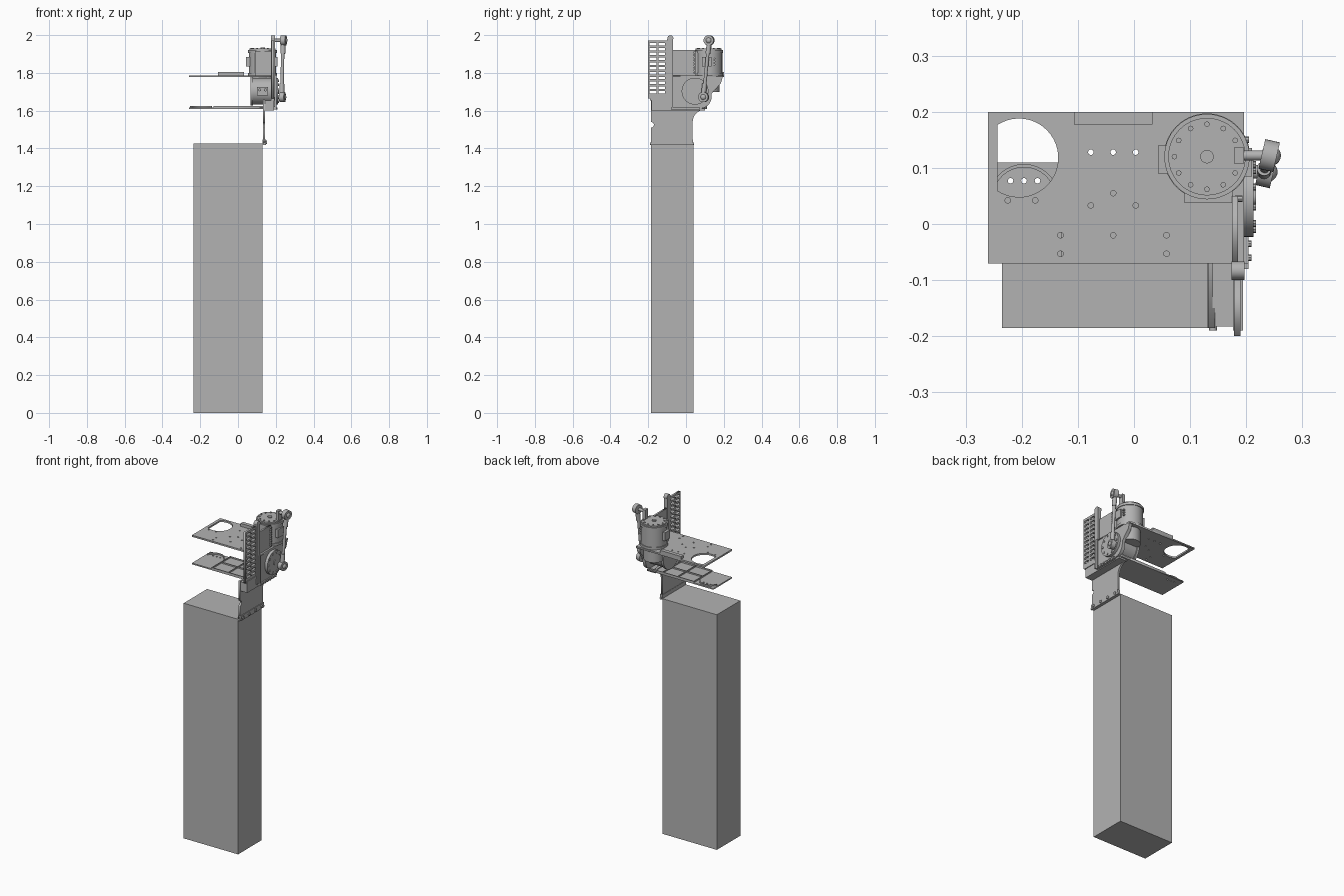
import bpy, math
from mathutils import Matrix, Vector

cube = bpy.data.objects.get("Cube")
if cube:
    bpy.data.objects.remove(cube, do_unlink=True)

metal = bpy.data.materials.new("plain grey metal")
metal.use_nodes = True
GREY = (0.45, 0.45, 0.45, 1)
metal.diffuse_color = GREY
metal.node_tree.nodes["Principled BSDF"].inputs["Base Color"].default_value = GREY

FLAT = Matrix.Identity(4)
SIDE = Matrix(((0, 0, 1, 0), (1, 0, 0, 0), (0, 1, 0, 0), (0, 0, 0, 1)))  # outline in y, z


def finish(name, smooth=False):
    ob = bpy.context.object
    ob.name = name
    ob.data.materials.clear()
    ob.data.materials.append(metal)
    if smooth:
        bpy.ops.object.shade_smooth_by_angle(angle=math.radians(35))
    return ob


def box(name, x, y, z):
    lo, hi = Vector((x[0], y[0], z[0])), Vector((x[1], y[1], z[1]))
    bpy.ops.mesh.primitive_cube_add(size=1, location=(lo + hi) / 2)
    bpy.context.object.scale = hi - lo
    return finish(name)


def rod(name, a, b, r, sides=24):
    a, b = Vector(a), Vector(b)
    d = b - a
    bpy.ops.mesh.primitive_cylinder_add(radius=r, depth=d.length, vertices=sides, location=(a + b) / 2)
    bpy.context.object.rotation_euler = d.to_track_quat('Z', 'Y').to_euler()
    return finish(name, True)


def ball(name, p, r):
    bpy.ops.mesh.primitive_uv_sphere_add(radius=r, segments=20, ring_count=12, location=p)
    return finish(name, True)


def arc(cx, cy, r, a0=0, a1=360, n=16):
    steps = n if a1 - a0 == 360 else n - 1
    angles = [math.radians(a0 + (a1 - a0) * i / steps) for i in range(n)]
    return [(cx + r * math.cos(a), cy + r * math.sin(a)) for a in angles]


def rect(x0, x1, y0, y1):
    return [(x0, y0), (x1, y0), (x1, y1), (x0, y1)]


# Flat sheet: first loop is the outline, the others are holes
def sheet(name, loops, low, high, frame=FLAT):
    cu = bpy.data.curves.new(name, 'CURVE')
    cu.dimensions, cu.fill_mode = '2D', 'BOTH'
    cu.extrude = (high - low) / 2
    for pts in loops:
        sp = cu.splines.new('POLY')
        sp.points.add(len(pts) - 1)
        for q, p in zip(sp.points, pts):
            q.co = (p[0], p[1], 0, 1)
        sp.use_cyclic_u = True
    ob = bpy.data.objects.new(name, cu)
    bpy.context.collection.objects.link(ob)
    ob.matrix_world = frame @ Matrix.Translation((0, 0, (low + high) / 2))
    bpy.ops.object.select_all(action='DESELECT')
    bpy.context.view_layer.objects.active = ob
    ob.select_set(True)
    bpy.ops.object.convert(target='MESH')
    return finish(name)


# Tall pedestal
box("pedestal", (-0.235, 0.13), (-0.185, 0.04), (0, 1.425))

# Upper deck with arched window and bolt holes
window = arc(-0.205, 0.118, 0.07, -123, 123, 32)
spots = [(x, 0.128) for x in (-0.077, -0.037, 0.003)]
spots += [(x, y) for x in (-0.131, -0.037, 0.058) for y in (-0.02, -0.053) if (x, y) != (-0.037, -0.053)]
spots += [(-0.225, 0.042), (-0.176, 0.042), (-0.077, 0.033), (-0.037, 0.055), (0.003, 0.033)]
sheet("upper_deck", [rect(-0.26, 0.196, -0.07, 0.2), window] + [arc(x, y, 0.005, n=10) for x, y in spots],
      1.777, 1.787)
box("deck_rear_pad", (-0.107, 0.033), (0.177, 0.2), (1.787, 1.805))

# Lower deck with raised lips
low_holes = [arc(x, 0.077, 0.005, n=10) for x in (-0.22, -0.196, -0.172)]
sheet("lower_deck", [rect(-0.26, 0.18, -0.07, 0.11)] + low_holes, 1.61, 1.618)
for y in (-0.07, 0.02, 0.106):
    box("lower_deck_rib", (-0.13, 0.18), (y, y + 0.004), (1.618, 1.626))
for x in (-0.13, -0.02, 0.08):
    box("lower_deck_cross_rib", (x, x + 0.004), (-0.07, 0.11), (1.618, 1.626))
sheet("lower_deck_arch", [arc(-0.196, 0.045, 0.062, 20, 160) + arc(-0.196, 0.045, 0.056, 20, 160)[::-1]],
      1.618, 1.626)

# Bracket plate between pedestal and head
bracket = [(-0.185, 1.425), (0.035, 1.425), (0.035, 1.54)] + arc(0.1, 1.54, 0.065, 90, 180, 8)[::-1]
bracket += [(0.1, 1.62), (-0.185, 1.66), (-0.185, 1.54)] + arc(-0.185, 1.525, 0.015, -90, 90, 8)[::-1]
sheet("bracket_plate", [bracket], 0.132, 0.144, SIDE)
box("bracket_foot", (0.13, 0.148), (-0.185, 0.038), (1.418, 1.448))
for i in range(4):
    y = -0.165 + i * 0.06
    rod("foot_bolt", (0.14, y, 1.432), (0.153, y, 1.432), 0.009, 12)
rod("foot_pin", (0.141, -0.19, 1.425), (0.141, 0.042, 1.425), 0.007, 12)
box("bracket_shelf", (0.135, 0.19), (-0.183, 0.1), (1.6, 1.612))
box("bracket_block", (0.14, 0.19), (-0.183, -0.06), (1.612, 1.655))

# Perforated guard and its upright post
slots = [rect(y, y + 0.036, 1.69 + 0.0255 * i, 1.703 + 0.0255 * i) for i in range(11) for y in (-0.192, -0.146)]
sheet("slotted_guard", [rect(-0.2, -0.1, 1.665, 1.972)] + slots, 0.178, 0.19, SIDE)
box("guard_post", (0.174, 0.197), (-0.1, -0.07), (1.62, 1.98))
rod("guard_post_cap", (0.174, -0.083, 1.983), (0.197, -0.083, 1.983), 0.016)
box("guard_lower_rail", (0.176, 0.194), (-0.19, -0.1), (1.655, 1.672))

# Side plates of the head
curve = [(-0.078, 1.612), (0.075, 1.612)] + arc(0.075, 1.672, 0.06, -80, 0, 8)
sheet("gearbox_side_plate", [curve + [(0.135, 1.69), (0.185, 1.745), (0.195, 1.78), (-0.078, 1.78)]],
      0.176, 0.196, SIDE)
sheet("upper_side_plate", [rect(-0.07, 0.05, 1.78, 1.92)], 0.175, 0.185, SIDE)
box("side_plate_front_lip", (0.19, 0.204), (-0.08, -0.07), (1.605, 1.79))
box("side_plate_lower_lip", (0.176, 0.204), (-0.08, 0.075), (1.605, 1.618))
for i in range(6):
    y = -0.06 + 0.025 * i
    rod("lip_bolt", (0.2, y, 1.612), (0.209, y, 1.612), 0.006, 8)
for i in range(9):
    z = 1.8 + 0.0135 * i
    rod("edge_bolt", (0.18, 0.045, z), (0.193, 0.045, z), 0.006, 8)

# Gear housing lying along x, with round outer cover
rod("gear_housing", (0.07, 0.048, 1.703), (0.18, 0.048, 1.703), 0.07, 48)
rod("gear_housing_rim", (0.065, 0.048, 1.703), (0.08, 0.048, 1.703), 0.076, 48)
rod("side_cover", (0.19, 0.048, 1.703), (0.213, 0.048, 1.703), 0.071, 48)
rod("cover_hub", (0.21, 0.048, 1.703), (0.217, 0.048, 1.703), 0.014)
for y, z in arc(0.048, 1.703, 0.058, n=10):
    rod("cover_bolt", (0.21, y, z), (0.217, y, z), 0.006, 8)
box("housing_front_box", (0.1, 0.16), (-0.035, 0.0), (1.68, 1.725))
for x in (0.115, 0.145):
    rod("front_box_bolt", (x, -0.043, 1.71), (x, -0.03, 1.71), 0.008, 10)
rod("drum_seat", (0.13, 0.12, 1.7), (0.13, 0.12, 1.78), 0.058, 40)

# Upright drum with lid and bolts
DX, DY = 0.13, 0.12


def drum(name, z0, z1, r, sides=56):
    rod(name, (DX, DY, z0), (DX, DY, z1), r, sides)


drum("drum_base_flange", 1.785, 1.8, 0.077)
drum("drum_body", 1.795, 1.918, 0.072)
drum("drum_lid_flange", 1.905, 1.92, 0.076)
drum("drum_lid", 1.918, 1.928, 0.069)
drum("drum_centre_cap", 1.925, 1.934, 0.012, 20)
for x, y in arc(DX, DY, 0.058, n=12):
    rod("lid_bolt", (x, y, 1.925), (x, y, 1.932), 0.005, 8)
box("drum_mount", (0.09, 0.176), (0.037, 0.07), (1.787, 1.915))
box("drum_left_lug", (0.043, 0.07), (0.09, 0.14), (1.835, 1.885))
box("drum_outer_lug", (0.19, 0.21), (0.085, 0.135), (1.835, 1.885))
for z in (1.845, 1.86, 1.875):
    rod("lug_bolt", (0.205, 0.15, z), (0.175, 0.15, z), 0.006, 8)

# Linkage rod with end joints
TOP, LOW = Vector((0.238, 0.122, 1.972)), Vector((0.232, 0.093, 1.672))
rod("link_rod", TOP, LOW, 0.009, 16)
for end, sign in ((TOP, -1), (LOW, 1)):
    rod("link_sleeve", end + Vector((0, 0, sign * 0.02)), end + Vector((0, sign * 0.006, sign * 0.07)), 0.013, 16)
    rod("link_eye", end + Vector((-0.01, 0.003, 0)), end + Vector((0.016, -0.003, 0)), 0.027, 28)
    ball("link_joint", end + Vector((0.006, 0, 0)), 0.018)
rod("upper_link_pin", (0.182, 0.122, 1.972), TOP, 0.009, 16)
rod("lower_link_pin", (0.19, 0.093, 1.672), LOW, 0.012, 16)
box("upper_link_arm", (0.178, 0.196), (0.108, 0.136), (1.92, 1.985))
